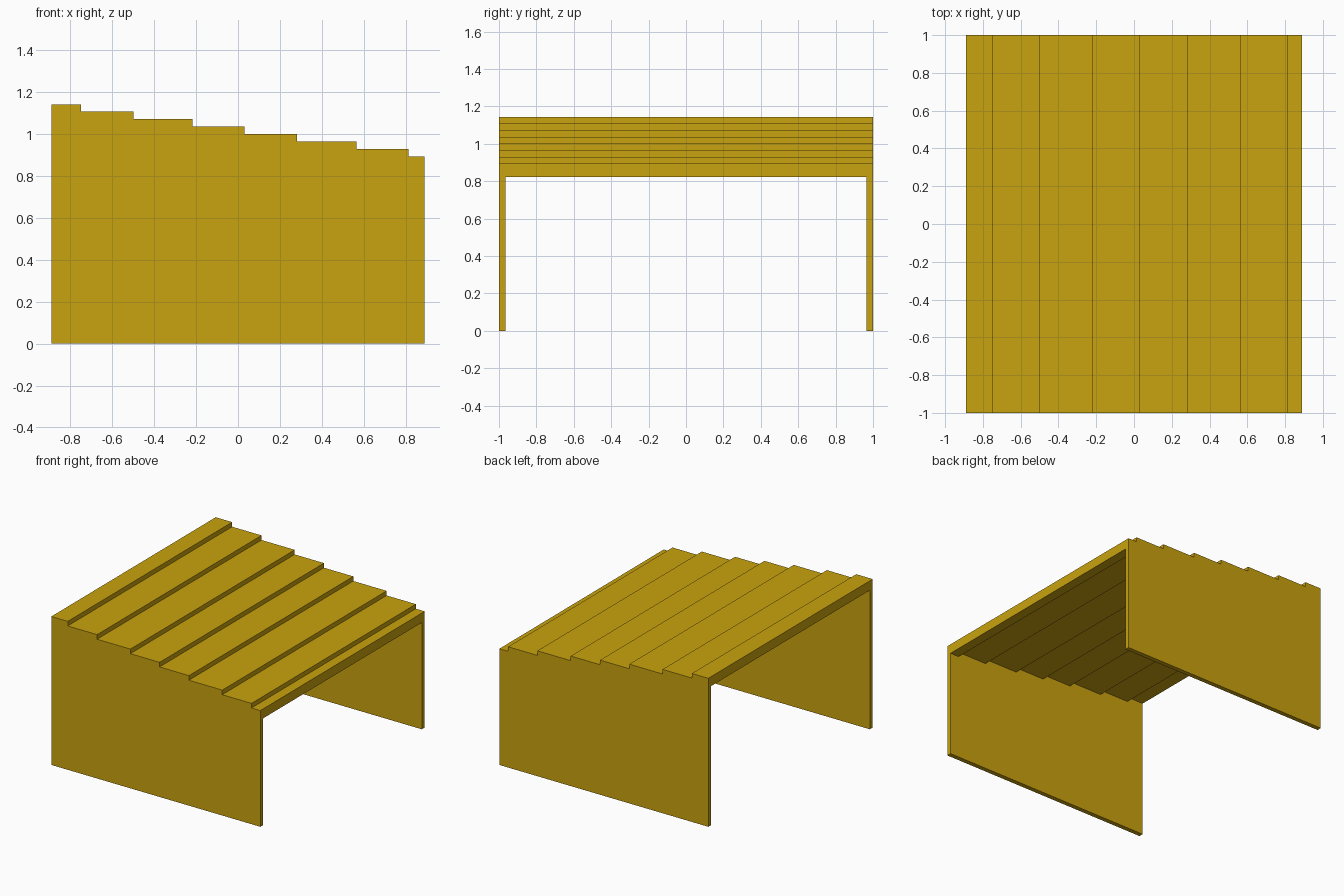
import bpy, bmesh

cube = bpy.data.objects.get("Cube")
if cube:
    bpy.data.objects.remove(cube, do_unlink=True)

# Main dimensions
HALF_X, HALF_Y = 0.89, 1.0
WALL, ROOF = 0.035, 0.073
TOP, STEP = 1.143, 0.0355
RISERS = [-0.75, -0.5, -0.217, 0.032, 0.282, 0.566, 0.815]

# Material
ochre = bpy.data.materials.new("ochre yellow")
ochre.use_nodes = True
colour = (0.584, 0.361, 0.0044, 1)
ochre.diffuse_color = colour
ochre.node_tree.nodes["Principled BSDF"].inputs["Base Color"].default_value = colour


def stepped_prism(name, half_x, half_y, base, top):
    """Solid with a stair-stepped top falling toward +x, extruded along y."""
    points = [(half_x, base), (-half_x, base), (-half_x, top)]
    for i, x in enumerate(RISERS):
        points += [(x, top - i * STEP), (x, top - (i + 1) * STEP)]
    points.append((half_x, top - len(RISERS) * STEP))

    bm = bmesh.new()
    face = bm.faces.new([bm.verts.new((x, -half_y, z)) for x, z in points])
    result = bmesh.ops.extrude_face_region(bm, geom=[face])
    moved = [v for v in result["geom"] if isinstance(v, bmesh.types.BMVert)]
    bmesh.ops.translate(bm, vec=(0, 2 * half_y, 0), verts=moved)
    bmesh.ops.recalc_face_normals(bm, faces=bm.faces)
    mesh = bpy.data.meshes.new(name)
    bm.to_mesh(mesh)
    bm.free()
    mesh.materials.append(ochre)
    obj = bpy.data.objects.new(name, mesh)
    bpy.context.collection.objects.link(obj)
    return obj


# Side walls and stepped roof as one shell
shelter = stepped_prism("stepped_roof_shelter", HALF_X, HALF_Y, 0, TOP)

# Open passage whose ceiling follows the roof steps
passage = stepped_prism("passage_cutter", HALF_X + 0.2, HALF_Y - WALL, -0.2, TOP - ROOF)
passage.hide_render = True

cut = shelter.modifiers.new("passage", "BOOLEAN")
cut.operation = "DIFFERENCE"
cut.solver = "EXACT"
cut.object = passage
bpy.context.view_layer.objects.active = shelter
bpy.ops.object.modifier_apply(modifier=cut.name)
bpy.data.objects.remove(passage, do_unlink=True)
